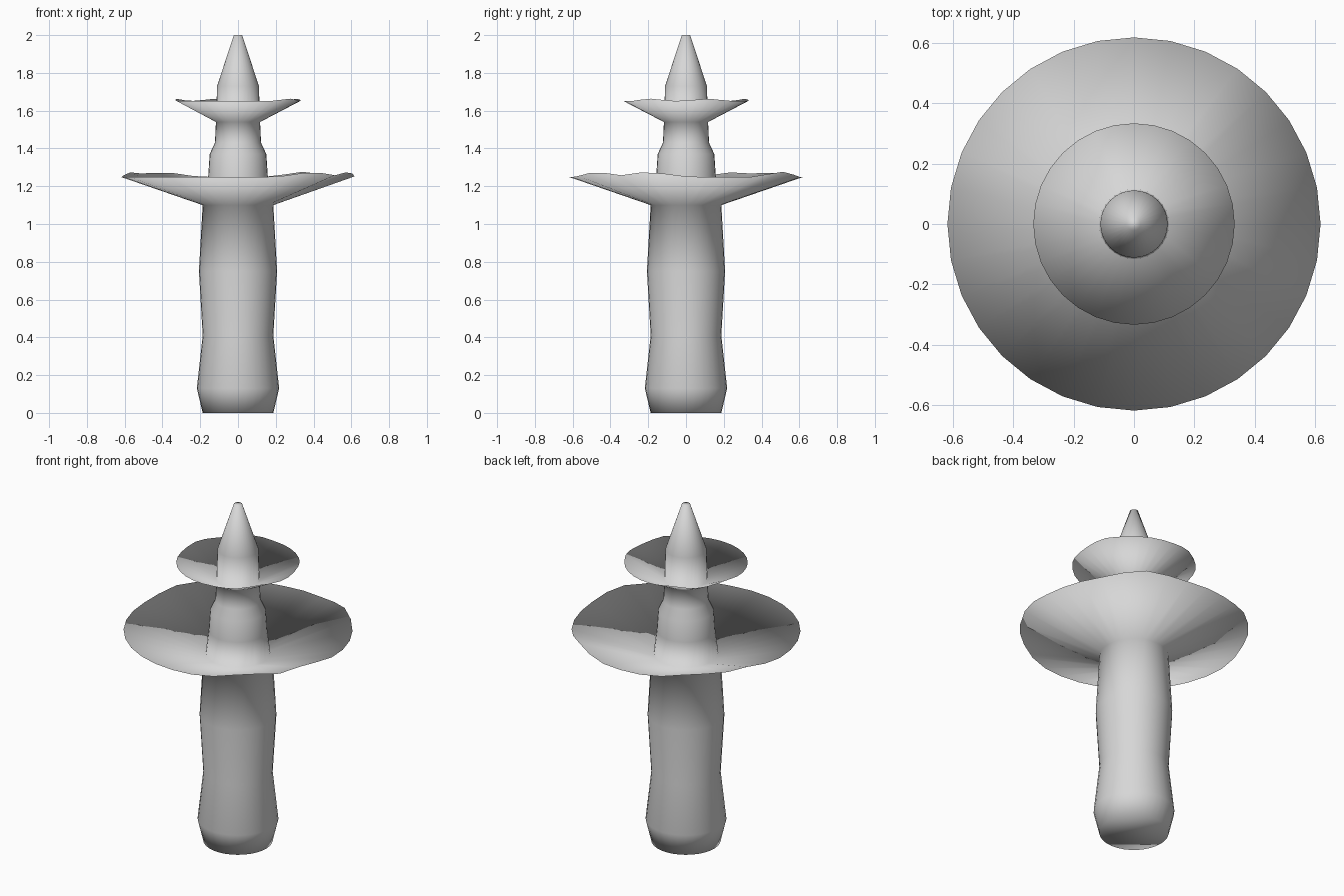
import bpy, bmesh, math

cube = bpy.data.objects.get("Cube")
if cube:
    bpy.data.objects.remove(cube)

SIDES = 32

grey = bpy.data.materials.new("plain grey")
grey.use_nodes = True
grey.diffuse_color = (0.68, 0.68, 0.68, 1)
grey.node_tree.nodes["Principled BSDF"].inputs["Base Color"].default_value = (0.68, 0.68, 0.68, 1)


def lift(angle, bumps, height):
    """Height of the gentle bumps centred on the given compass angles."""
    near = min(abs((math.degrees(angle) - b + 180) % 360 - 180) for b in bumps)
    return height * max(0, 1 - near / 22)


def lathe(name, profile, waves):
    """Spin (radius, height) points into one closed, fully smooth skin."""
    bm = bmesh.new()
    rings = []
    for point in profile:
        r, z = point
        ring = []
        for i in range(SIDES):
            a = math.tau * i / SIDES
            dz = lift(a, *waves[point]) if point in waves else 0
            ring.append(bm.verts.new((r * math.cos(a), r * math.sin(a), z + dz)))
        rings.append(ring)
    for low, high in zip(rings, rings[1:]):
        for i in range(SIDES):
            j = (i + 1) % SIDES
            bm.faces.new((low[i], low[j], high[j], high[i]))
    bm.faces.new(rings[0][::-1])
    bm.faces.new(rings[-1])
    for face in bm.faces:
        face.smooth = True
    mesh = bpy.data.meshes.new(name)
    bm.to_mesh(mesh)
    bm.free()
    mesh.materials.append(grey)
    bpy.context.collection.objects.link(bpy.data.objects.new(name, mesh))


# Main column with a rounded foot
column = [(0.187, 0), (0.218, 0.13), (0.187, 0.41), (0.207, 0.75), (0.187, 1.1)]
# Wide lower brim: out along the underside, back along the top
lower_rim = (0.617, 1.248)
lower_brim = [lower_rim, (0.175, 1.11)]
# Tapering neck between the brims
neck = [(0.158, 1.25), (0.15, 1.37), (0.122, 1.43), (0.117, 1.54)]
# Small upper brim
upper_rim = (0.333, 1.652)
upper_brim = [upper_rim, (0.116, 1.55)]
# Pointed tip
tip = [(0.111, 1.73), (0.022, 2.0)]

lathe("tiered_spire", column + lower_brim + neck + upper_brim + tip, {
    lower_rim: ((-50, -19, 55, 130, 154), 0.03),
    upper_rim: ((20, 110, 165, -35), 0.012),
})
